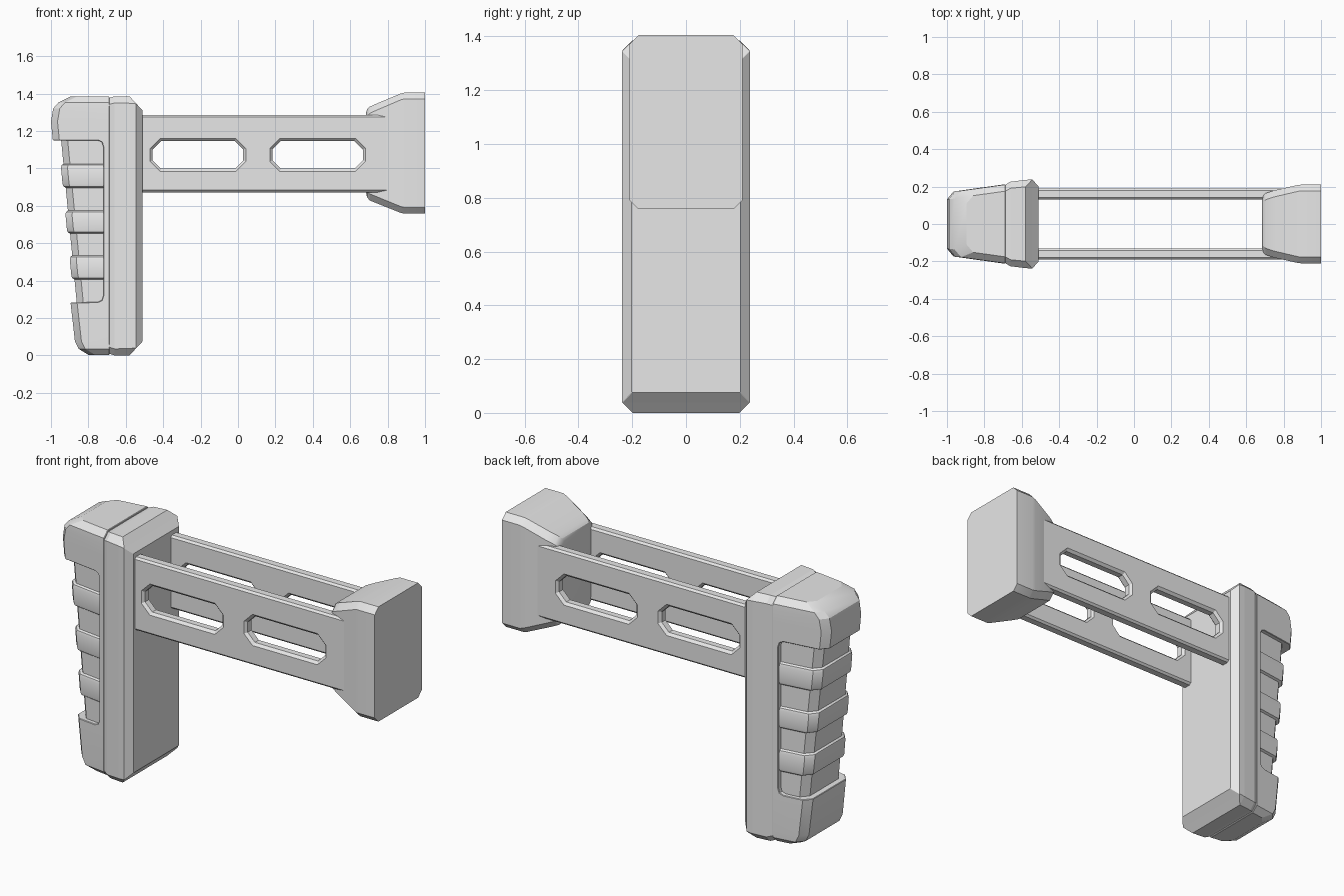
import bpy
import bmesh
from math import radians

if "Cube" in bpy.data.objects:
    bpy.data.objects.remove(bpy.data.objects["Cube"], do_unlink=True)

grey = bpy.data.materials.new("plain grey")
grey.use_nodes = True
colour = (0.8, 0.8, 0.8, 1)
grey.diffuse_color = colour
grey.node_tree.nodes["Principled BSDF"].inputs["Base Color"].default_value = colour


def loft(name, rings):
    """Skin a list of equal-length point rings and cap both ends."""
    bm = bmesh.new()
    loops = [[bm.verts.new(p) for p in ring] for ring in rings]
    n = len(loops[0])
    for a, b in zip(loops, loops[1:]):
        for i in range(n):
            j = (i + 1) % n
            bm.faces.new((a[i], a[j], b[j], b[i]))
    bm.faces.new(loops[0])
    bm.faces.new(loops[-1])
    bmesh.ops.recalc_face_normals(bm, faces=bm.faces)
    mesh = bpy.data.meshes.new(name)
    bm.to_mesh(mesh)
    bm.free()
    mesh.materials.append(grey)
    obj = bpy.data.objects.new(name, mesh)
    bpy.context.collection.objects.link(obj)
    return obj


def octagon(u0, u1, v0, v1, c):
    """Rectangle with cut corners."""
    return [(u0 + c, v0), (u1 - c, v0), (u1, v0 + c), (u1, v1 - c),
            (u1 - c, v1), (u0 + c, v1), (u0, v1 - c), (u0, v0 + c)]


def section(x, half, z0, z1, c):
    return [(x, u, v) for u, v in octagon(-half, half, z0, z1, c)]


def select(obj):
    bpy.ops.object.select_all(action="DESELECT")
    obj.select_set(True)
    bpy.context.view_layer.objects.active = obj


def apply(obj, kind, **settings):
    mod = obj.modifiers.new(kind.lower(), kind)
    for key, value in settings.items():
        setattr(mod, key, value)
    select(obj)
    bpy.ops.object.modifier_apply(modifier=mod.name)


def cut(obj, cutter):
    cutter.hide_render = True
    apply(obj, "BOOLEAN", operation="DIFFERENCE", solver="EXACT", object=cutter)
    bpy.data.objects.remove(cutter, do_unlink=True)


def smooth(obj, angle=25):
    select(obj)
    bpy.ops.object.shade_smooth_by_angle(angle=radians(angle))


# Front plate, chamfered all round towards the arms
loft("butt_front_plate", [
    section(-0.695, 0.203, 0.015, 1.37, 0.035),
    section(-0.685, 0.212, 0.008, 1.378, 0.035),
    section(-0.66, 0.226, 0, 1.385, 0.035),
    section(-0.58, 0.236, 0, 1.385, 0.037),
    section(-0.545, 0.238, 0.038, 1.347, 0.002),
    section(-0.51, 0.202, 0.075, 1.31, 0.002),
])


# Rear pad: plan outlines stacked by height
def plan(z, back, inset, front=-0.688):
    def width(x):
        return 0.213 + (x + 0.685) * 0.14 - inset
    knee = back + 0.035
    right = [(front, width(front)), (knee, width(knee)), (back, width(back) - 0.037)]
    return [(x, -y, z) for x, y in right] + [(x, y, z) for x, y in reversed(right)]


shell = loft("butt_pad_shell", [
    plan(0.003, -0.80, 0.037), plan(0.035, -0.852, 0.002), plan(0.075, -0.872, 0),
    plan(0.28, -0.895, 0), plan(1.15, -0.99, 0), plan(1.25, -1, 0),
    plan(1.32, -0.988, 0), plan(1.352, -0.96, 0.002), plan(1.385, -0.895, 0.037),
])
recess = [(-1.1, 1.15), (-0.75, 1.15), (-0.728, 1.14), (-0.72, 1.115),
          (-0.72, 0.32), (-0.728, 0.295), (-0.75, 0.285), (-1.1, 0.28)]
cut(shell, loft("recess_cutter", [[(x, y, z) for x, z in recess] for y in (-0.4, 0.4)]))
apply(shell, "BEVEL", width=0.009, segments=1, limit_method="ANGLE",
      angle_limit=radians(50))
smooth(shell)


# Grip core with three raised ribs
def core_back(z):
    return -0.862 - (z - 0.28) * 0.096


core = [plan(0.25, core_back(0.25), 0.024)]
for low, high in ((0.41, 0.53), (0.655, 0.77), (0.90, 1.02)):
    for z, raised in ((low - 0.004, 0), (low + 0.004, 0.8), (low + 0.016, 1),
                      (high - 0.016, 1), (high - 0.003, 0.7), (high + 0.004, 0)):
        core.append(plan(z, core_back(z) - 0.015 * raised, 0.024 - 0.014 * raised))
core.append(plan(1.2, core_back(1.2), 0.024))
smooth(loft("ribbed_grip", core))

# Slotted side arms, one built and mirrored
arm = loft("side_arms", [[(x, u, v) for u, v in octagon(0.13, 0.19, 0.872, 1.285, 0.011)]
                         for x in (-0.53, 0.80)])
for left, right in ((-0.456, 0.028), (0.184, 0.668)):
    rings = []
    for y, grow in ((0.12, 0.022), (0.142, 0), (0.176, 0), (0.20, 0.024)):
        outline = octagon(left - grow, right + grow, 0.998 - grow, 1.146 + grow,
                          0.045 + grow * 0.6)
        rings.append([(x, y, z) for x, z in outline])
    cut(arm, loft("slot_cutter", rings))
apply(arm, "MIRROR", use_axis=(False, True, False))

# Flared end cap
smooth(loft("end_cap", [
    section(0.685, 0.135, 0.868, 1.298, 0.03),
    section(0.69, 0.152, 0.845, 1.315, 0.035),
    section(0.705, 0.165, 0.828, 1.33, 0.035),
    section(0.75, 0.18, 0.81, 1.35, 0.035),
    section(0.87, 0.207, 0.762, 1.4, 0.034),
    section(0.89, 0.21, 0.758, 1.405, 0.033),
    section(1.0, 0.21, 0.758, 1.405, 0.033),
]))
